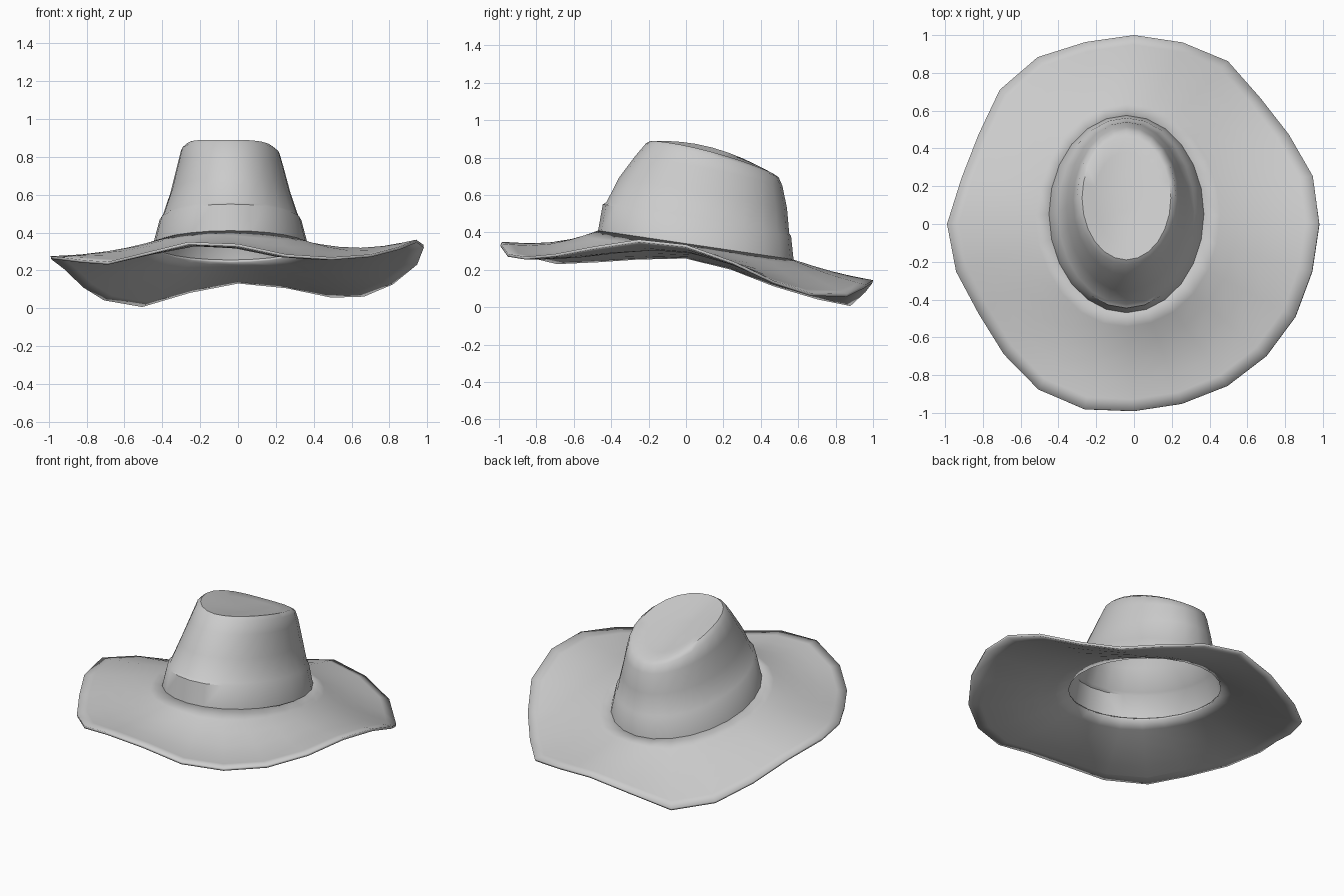
import bpy, bmesh
from math import sin, cos, pi, tau, radians

cube = bpy.data.objects.get("Cube")
if cube:
    bpy.data.objects.remove(cube, do_unlink=True)

SIDES = 24
ANGLES = [tau * i / SIDES for i in range(SIDES)]

# One plain grey felt
felt = bpy.data.materials.new("grey_felt")
felt.use_nodes = True
grey = (0.6, 0.6, 0.6, 1)
felt.diffuse_color = grey
felt.node_tree.nodes["Principled BSDF"].inputs["Base Color"].default_value = grey


def crown_ring(width, front, back, z_front, z_back, lift=0):
    """Tilted oval; lift raises its sides, a little more on the right."""
    mid, half = (front + back) / 2, (back - front) / 2
    ring = []
    for a in ANGLES:
        s, c = sin(a), cos(a)
        z = z_front + (z_back - z_front) * (s + 1) / 2
        ring.append((-0.04 + width * c, mid + half * s, z + lift * c * c * (1 - 0.3 * c)))
    return ring


def loft(name, rings, cap=False):
    bm = bmesh.new()
    loops = [[bm.verts.new(p) for p in ring] for ring in rings]
    for low, high in zip(loops, loops[1:]):
        for i in range(SIDES):
            j = (i + 1) % SIDES
            bm.faces.new((low[i], low[j], high[j], high[i]))
    if cap:
        bm.faces.new(loops[-1])
    mesh = bpy.data.meshes.new(name)
    bm.to_mesh(mesh)
    bm.free()
    mesh.materials.append(felt)
    obj = bpy.data.objects.new(name, mesh)
    bpy.context.collection.objects.link(obj)
    bpy.ops.object.select_all(action="DESELECT")
    bpy.context.view_layer.objects.active = obj
    obj.select_set(True)
    bpy.ops.object.shade_smooth_by_angle(angle=radians(42))
    return obj


base = crown_ring(0.41, -0.47, 0.575, 0.41, 0.255)

# Crown: band with a small step, tapering wall, rounded shoulder, dished top
loft("crown", [
    base,
    crown_ring(0.375, -0.445, 0.562, 0.55, 0.38),
    crown_ring(0.362, -0.425, 0.552, 0.562, 0.395),
    crown_ring(0.317, -0.36, 0.54, 0.69, 0.53),
    crown_ring(0.282, -0.27, 0.515, 0.81, 0.65, 0.015),
    crown_ring(0.262, -0.215, 0.495, 0.875, 0.695, 0.035),
    crown_ring(0.235, -0.19, 0.465, 0.89, 0.715, 0.04),
    crown_ring(0.17, -0.11, 0.38, 0.868, 0.735, 0.025),
    crown_ring(0.08, 0.02, 0.25, 0.83, 0.77, 0.005),
], cap=True)

# Brim edge: distance from the centre and height, counter-clockwise from the left
reach = [.98, .98, .947, .945, .995, .995, 1, .997, 1.02, 1.005, .95, .945,
         .99, .975, .95, .975, 1.012, 1.015, .99, .985, .99, .99, .985, .975]
height = [.335, .245, .14, .075, .07, .12, .145, .095, .02, .055, .125, .215,
          .275, .27, .255, .245, .29, .35, .34, .285, .27, .285, .325, .362]


def brim_ring(t):
    """Blend from the crown base to the wavy edge, sagging at the front left."""
    ring = []
    for a, r, h, (x, y, z) in zip(ANGLES, reach, height, base):
        sag = (0.01 + 0.035 * max(0, cos(a + 0.9))) * sin(pi * t)
        ring.append((x + (r * cos(a) - x) * t, y + (r * sin(a) - y) * t,
                     z + (h - z) * t - sag))
    return ring


brim = loft("brim", [brim_ring(t) for t in (1, 0.88, 0.7, 0.5, 0.3, 0.14, 0)])
thickness = brim.modifiers.new("felt_thickness", "SOLIDIFY")
thickness.thickness = 0.015
thickness.offset = -1
